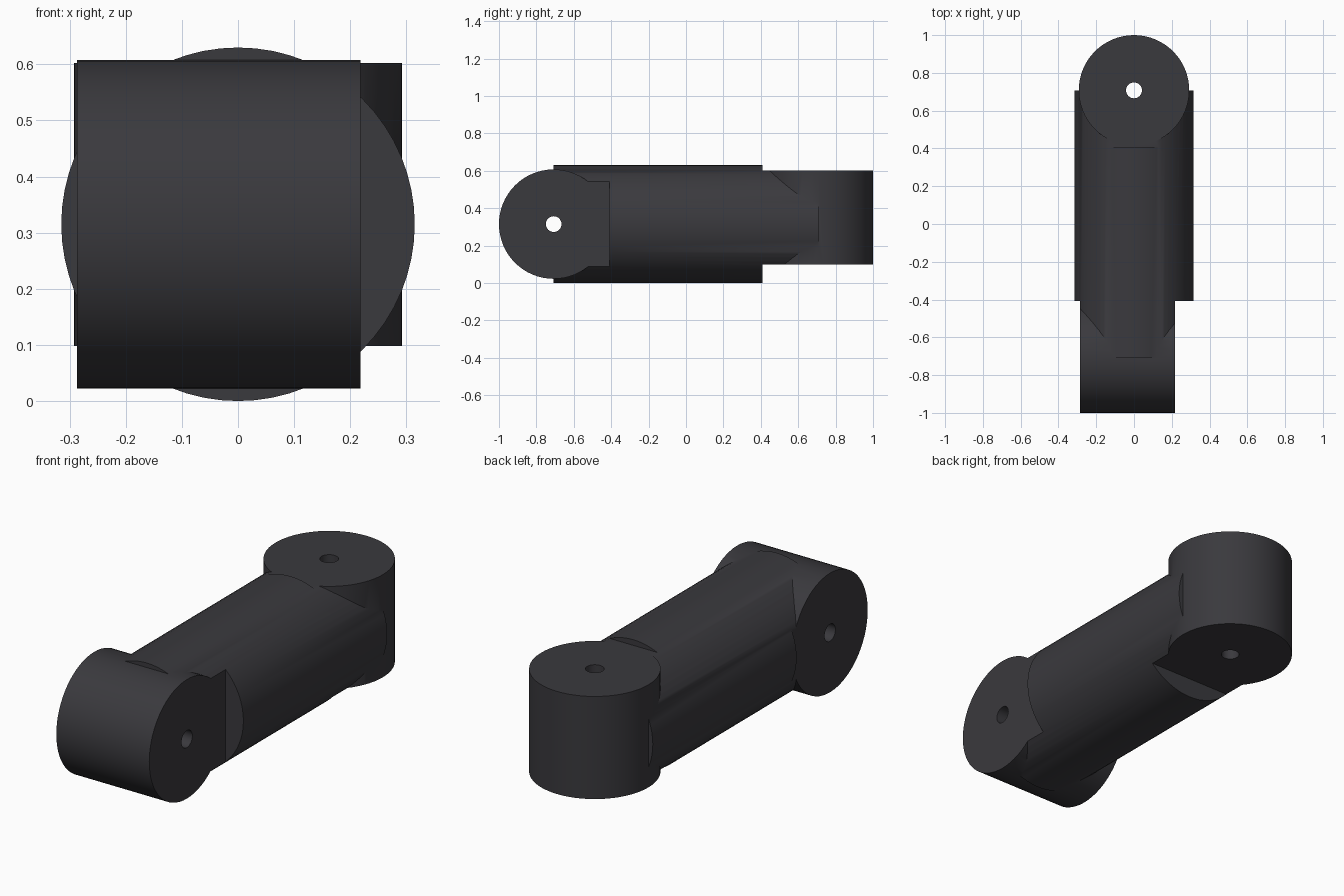
import bpy, math

if "Cube" in bpy.data.objects:
    bpy.data.objects.remove(bpy.data.objects["Cube"])

Z0 = 0.315            # height of the arm's centre line
PIVOT = 0.7075        # distance of each joint axis from the middle
BARREL_R, BODY_R, HOLE_R = 0.2925, 0.315, 0.042
X_LO, X_HI = -0.287, 0.218      # front joint flats
Z_LO, Z_HI = 0.098, 0.602       # rear joint flats


def cylinder(name, radius, length, loc, rot=(0, 0, 0), sides=64):
    bpy.ops.mesh.primitive_cylinder_add(vertices=sides, radius=radius, depth=length,
                                        location=loc, rotation=rot)
    ob = bpy.context.object
    ob.name = name
    return ob


def box(name, lo, hi):
    bpy.ops.mesh.primitive_cube_add(size=1, location=[(a + b) / 2 for a, b in zip(lo, hi)])
    ob = bpy.context.object
    ob.name = name
    ob.scale = [b - a for a, b in zip(lo, hi)]
    bpy.context.view_layer.update()
    return ob


def combine(target, other, operation):
    mod = target.modifiers.new(operation.lower(), 'BOOLEAN')
    mod.operation = operation
    mod.solver = 'EXACT'
    mod.object = other
    other.hide_render = True
    bpy.context.view_layer.objects.active = target
    bpy.ops.object.modifier_apply(modifier=mod.name)
    bpy.data.objects.remove(other, do_unlink=True)


# Main tube along y
along_y = (math.pi / 2, 0, 0)
along_x = (0, math.pi / 2, 0)
link = cylinder("arm_link", BODY_R, 2 * PIVOT, (0, 0, Z0), along_y)

# Flats at both ends of the tube, level with the joint faces
step, far = 0.408, 1.2
cutters = [
    ((X_HI, -far, -1), (1, -step, 2)),
    ((-1, -far, -1), (X_LO, -step, 2)),
    ((-1, step, Z_HI), (1, far, 2)),
    ((-1, step, -1), (1, far, Z_LO)),
]
for lo, hi in cutters:
    combine(link, box("flat_cutter", lo, hi), 'DIFFERENCE')

# Joint barrels: front one turns about x, rear one about z
front_mid, rear_mid = (X_LO + X_HI) / 2, (Z_LO + Z_HI) / 2
front = ((front_mid, -PIVOT, Z0), along_x, X_HI - X_LO)
rear = ((0, PIVOT, rear_mid), (0, 0, 0), Z_HI - Z_LO)
for name, (loc, rot, length) in (("front_barrel", front), ("rear_barrel", rear)):
    combine(link, cylinder(name, BARREL_R, length, loc, rot), 'UNION')

# Pin holes through both joints
for loc, rot, length in (front, rear):
    combine(link, cylinder("pin_cutter", HOLE_R, 2, loc, rot, 32), 'DIFFERENCE')

# Dark finish and shading
mat = bpy.data.materials.new("dark_plastic")
mat.diffuse_color = (0.042, 0.041, 0.047, 1)
mat.use_nodes = True
mat.node_tree.nodes["Principled BSDF"].inputs["Base Color"].default_value = mat.diffuse_color
link.data.materials.clear()
link.data.materials.append(mat)
for poly in link.data.polygons:
    poly.material_index = 0
bpy.ops.object.select_all(action='DESELECT')
link.select_set(True)
bpy.context.view_layer.objects.active = link
bpy.ops.object.shade_smooth_by_angle(angle=math.radians(35))
